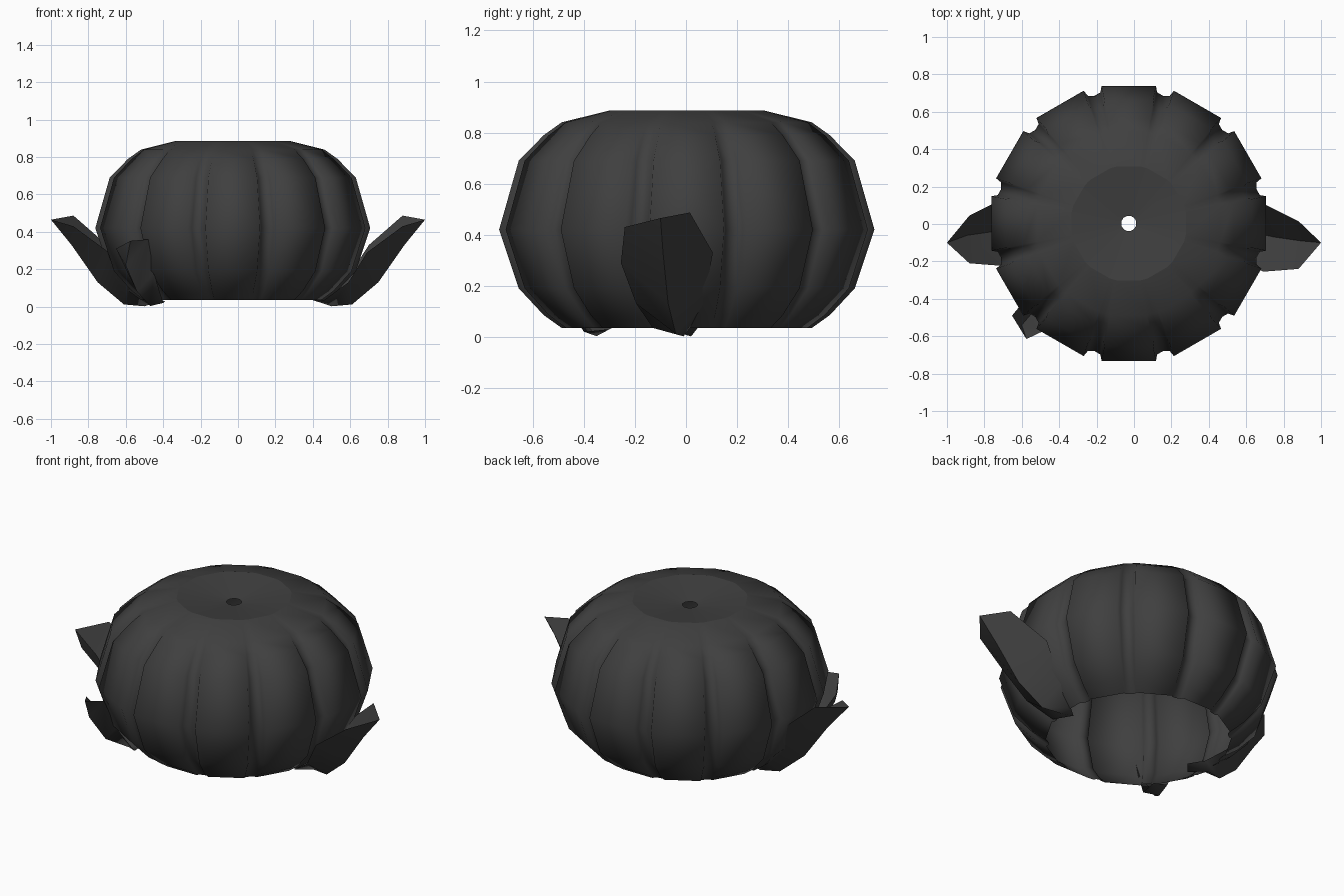
import bpy
import bmesh
from math import radians, cos, sin

if "Cube" in bpy.data.objects:
    bpy.data.objects.remove(bpy.data.objects["Cube"])

CX, CY = -0.028, 0.003
RIBS = 12

dark = bpy.data.materials.new("dark_grey")
dark.diffuse_color = (0.05, 0.05, 0.05, 1)
dark.use_nodes = True
dark.node_tree.nodes["Principled BSDF"].inputs["Base Color"].default_value = dark.diffuse_color


def make_object(name, bm, angle):
    bmesh.ops.recalc_face_normals(bm, faces=bm.faces)
    mesh = bpy.data.meshes.new(name)
    bm.to_mesh(mesh)
    bm.free()
    mesh.materials.append(dark)
    ob = bpy.data.objects.new(name, mesh)
    bpy.context.collection.objects.link(ob)
    bpy.ops.object.select_all(action='DESELECT')
    ob.select_set(True)
    bpy.context.view_layer.objects.active = ob
    bpy.ops.object.shade_smooth_by_angle(angle=radians(angle))
    return ob


# Cross-section of one rib: (angle, share of groove depth)
RIB = [(-11.2, 0.0), (11.2, 0.0), (12.2, 0.95), (15.0, 1.25), (17.8, 0.95)]


# Skin a stack of ribbed rings: (height, flat-side radius, groove depth)
def ribbed_surface(name, rings):
    bm = bmesh.new()
    rows = []
    for z, r, depth in rings:
        row = []
        for i in range(RIBS):
            for a, d in RIB:
                t = radians(30 * i + a)
                rad = r / cos(radians(11.2)) - depth * d
                row.append(bm.verts.new((CX + rad * cos(t), CY + rad * sin(t), z)))
        rows.append(row)
    n = len(rows[0])
    for low, high in zip(rows, rows[1:]):
        for k in range(n):
            j = (k + 1) % n
            bm.faces.new((low[k], high[k], high[j], low[j])[::-1])
    ob = make_object(name, bm, 100)
    # keep the outside facing up and out
    if sum(p.normal.z for p in ob.data.polygons if p.center.z > 0.8) < 0:
        ob.data.flip_normals()


# Pumpkin shell, open below, and the sunken disc with a stem hole on top
ribbed_surface("pumpkin_shell", [
    (0.035, 0.490, 0.012),
    (0.085, 0.560, 0.025),
    (0.190, 0.658, 0.032),
    (0.420, 0.735, 0.034),
    (0.690, 0.658, 0.032),
    (0.790, 0.560, 0.020),
    (0.840, 0.490, 0.002),
    (0.886, 0.305, 0.0),
])
ribbed_surface("top_dimple", [(0.886, 0.305, 0.0), (0.850, 0.040, 0.0)])


# Cupped leaf: a base point, rows of left edge / midrib / right edge, a tip
def leaf(name, base, sections, tip, flip=1, shift=0.0):
    bm = bmesh.new()

    def vert(p, dy=0.0):
        return bm.verts.new((p[0] * flip, p[1] + dy, p[2]))

    b, t = vert(base), vert(tip)
    strips = [[vert(p, shift) for p in s] for s in sections]
    for k in range(2):
        bm.faces.new((b, strips[0][k], strips[0][k + 1]))
        for s, u in zip(strips, strips[1:]):
            bm.faces.new((s[k], u[k], u[k + 1], s[k + 1]))
        bm.faces.new((strips[-1][k], t, strips[-1][k + 1]))
    make_object(name, bm, 60)


# Large side leaves, mirrored
for name, flip, shift in (("right_leaf", 1, 0.0), ("left_leaf", -1, 0.03)):
    leaf(name, (0.40, -0.03, 0.035), [
        [(0.46, 0.02, 0.04), (0.50, -0.01, 0.002), (0.46, -0.13, 0.035)],
        [(0.57, 0.07, 0.13), (0.61, -0.04, 0.012), (0.59, -0.195, 0.13)],
        [(0.70, 0.105, 0.33), (0.75, -0.07, 0.13), (0.69, -0.255, 0.29)],
        [(0.88, 0.015, 0.487), (0.89, -0.09, 0.33), (0.88, -0.24, 0.43)],
    ], (1.0, -0.10, 0.465), flip, shift)

# Small front leaf
leaf("small_leaf", (-0.39, -0.30, 0.03), [
    [(-0.47, -0.28, 0.04), (-0.47, -0.35, 0.003), (-0.40, -0.40, 0.02)],
    [(-0.57, -0.39, 0.14), (-0.54, -0.47, 0.08), (-0.45, -0.50, 0.18)],
    [(-0.652, -0.49, 0.31), (-0.60, -0.54, 0.22), (-0.48, -0.57, 0.36)],
], (-0.575, -0.615, 0.352))
